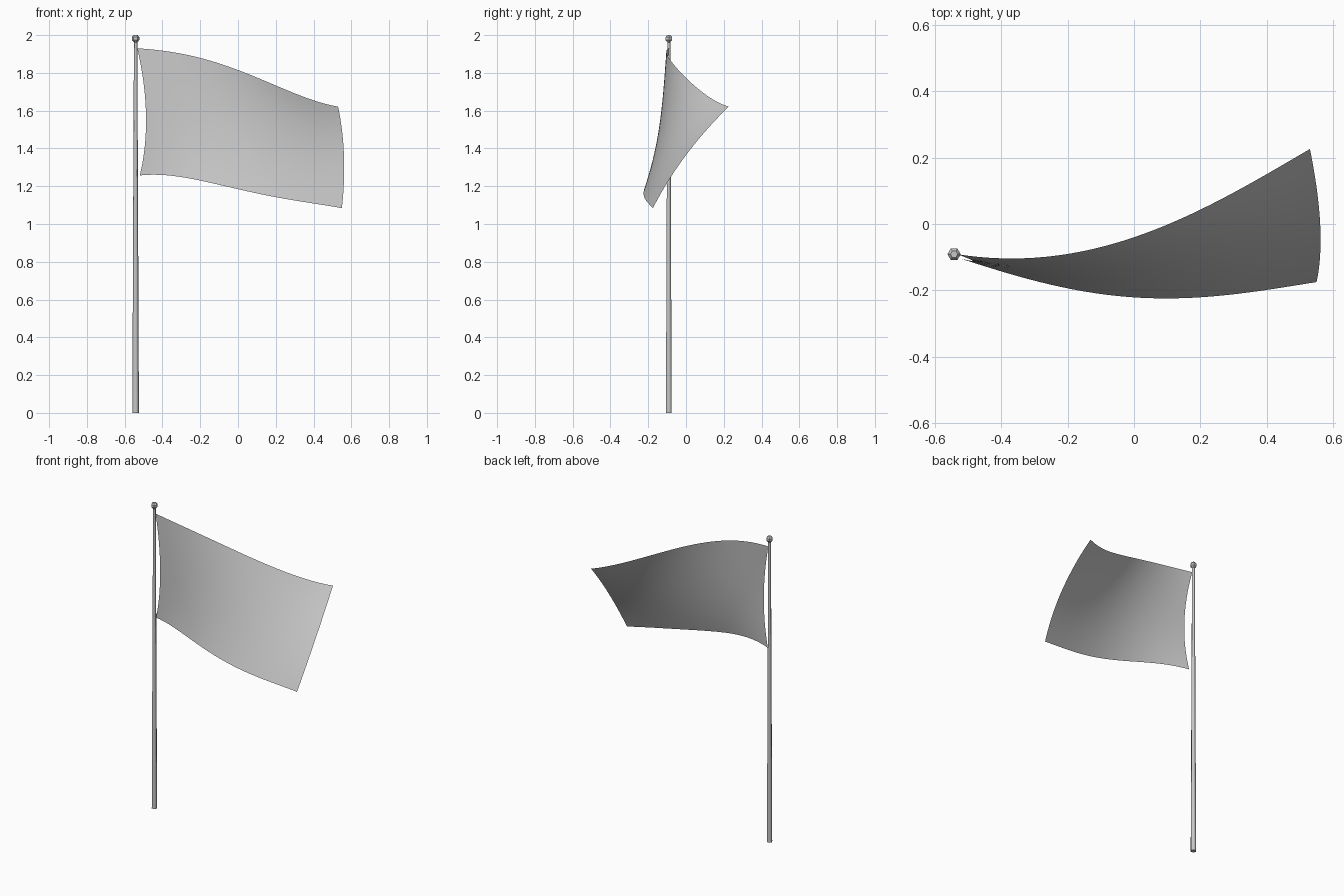
import bpy, bmesh, math
from mathutils import Vector

if "Cube" in bpy.data.objects:
    bpy.data.objects.remove(bpy.data.objects["Cube"])

grey = bpy.data.materials.new("plain grey")
grey.diffuse_color = (0.57, 0.57, 0.57, 1)
grey.use_nodes = True
grey.node_tree.nodes["Principled BSDF"].inputs["Base Color"].default_value = grey.diffuse_color

POLE_X, POLE_Y = -0.542, -0.091


def make_object(name, bm):
    mesh = bpy.data.meshes.new(name)
    bm.to_mesh(mesh)
    bm.free()
    mesh.materials.append(grey)
    obj = bpy.data.objects.new(name, mesh)
    bpy.context.collection.objects.link(obj)
    return obj


def lathe(name, profile, smooth, sides=6):
    """Six-sided turned part around the pole axis, profile = (radius, z)."""
    bm = bmesh.new()
    rings = []
    for r, z in profile:
        rings.append([bm.verts.new((POLE_X + r * math.cos(math.tau * k / sides),
                                    POLE_Y + r * math.sin(math.tau * k / sides), z))
                      for k in range(sides)])
    for a, b in zip(rings, rings[1:]):
        for k in range(sides):
            n = (k + 1) % sides
            bm.faces.new((a[k], a[n], b[n], b[k])).smooth = smooth
    bm.faces.new(rings[0][::-1])
    bm.faces.new(rings[-1])
    return make_object(name, bm)


def curve(points, t):
    """Smooth polynomial through evenly spaced points."""
    n = len(points) - 1
    total = Vector((0, 0, 0))
    for i, p in enumerate(points):
        w = 1.0
        for j in range(n + 1):
            if j != i:
                w *= (t * n - j) / (i - j)
        total += Vector(p) * w
    return total


# Tapered pole and faceted finial
lathe("pole", [(0.0175, 0), (0.009, 1.97)], True)
lathe("finial", [(0.009, 1.962), (0.020, 1.974), (0.020, 1.989), (0.011, 2.0)], False)

# Flag: sheet blended between its four curved edges, with a shallow belly
top = [(-0.533, -0.091, 1.93), (-0.267, -0.099, 1.895), (0, -0.04, 1.815),
       (0.265, 0.076, 1.706), (0.53, 0.226, 1.621)]
bottom = [(-0.52, -0.105, 1.257), (-0.25, -0.183, 1.24), (0.015, -0.222, 1.181),
          (0.28, -0.214, 1.128), (0.55, -0.175, 1.084)]
hoist = [top[0], (-0.487, -0.11, 1.575), bottom[0]]
fly = [top[-1], (0.561, -0.002, 1.362), bottom[-1]]
BELLY = 0.028

NU, NV = 32, 20
bm = bmesh.new()
grid = []
for i in range(NU + 1):
    u = i / NU
    column = []
    for j in range(NV + 1):
        v = j / NV
        p = (curve(top, u) * (1 - v) + curve(bottom, u) * v
             + curve(hoist, v) * (1 - u) + curve(fly, v) * u)
        p -= ((Vector(top[0]) * (1 - u) + Vector(top[-1]) * u) * (1 - v)
              + (Vector(bottom[0]) * (1 - u) + Vector(bottom[-1]) * u) * v)
        p.y += BELLY * 16 * u * (1 - u) * v * (1 - v)
        column.append(bm.verts.new(p))
    grid.append(column)
for i in range(NU):
    for j in range(NV):
        f = bm.faces.new((grid[i][j], grid[i][j + 1], grid[i + 1][j + 1], grid[i + 1][j]))
        f.smooth = True
make_object("flag", bm)
